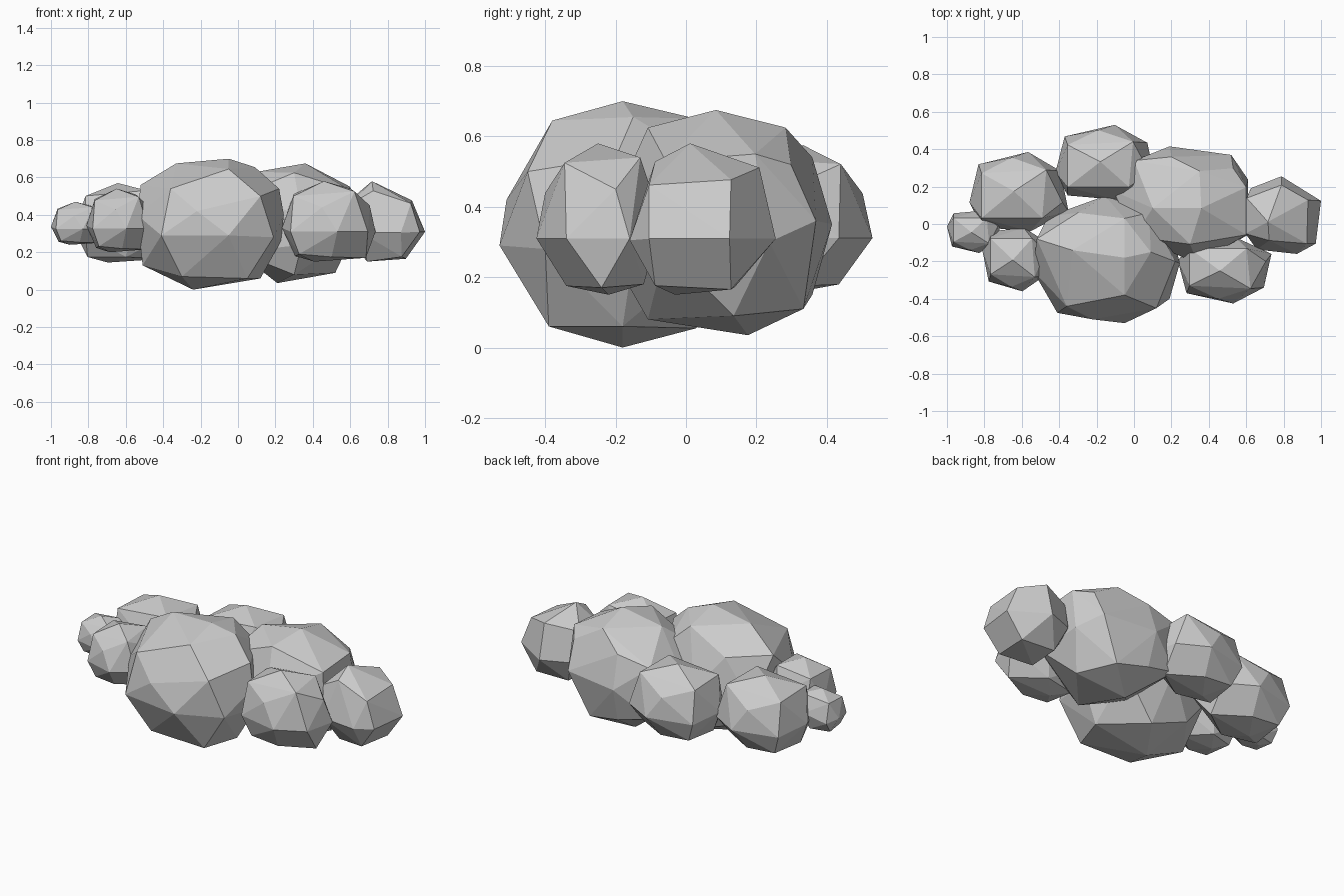
import bpy, bmesh
from math import radians
from mathutils import Vector

# corner points of the rounded facet shapes, each skinned as a convex hull
MAIN = [(-.05, -.18, .70), (-.33, -.14, .675), (-.05, -.38, .645), (-.05, .03, .65), (.09, -.15, .655),
        (-.22, -.51, .42), (-.05, -.53, .29), (-.41, -.475, .29), (-.36, -.44, .54), (.12, -.45, .5),
        (-.54, -.25, .4), (-.52, -.08, .56), (-.51, -.2, .13), (.245, -.21, .4), (.19, -.4, .28),
        (.22, -.2, .54), (.23, -.15, .26), (-.155, .15, .35), (-.46, .04, .3), (.12, .08, .28),
        (.08, .06, .53), (-.3, .06, .54), (-.24, -.18, 0), (.12, -.18, .06), (-.3, -.39, .07),
        (.05, -.39, .06), (-.1, .03, .055), (-.33, .05, .14)]
SECOND = [(.36, .09, .675), (.1, .09, .63), (.35, .285, .625), (.3, -.1, .625), (.6, .2, .55),
          (.6, -.05, .53), (.61, .24, .3), (.61, -.05, .28), (.19, .415, .35), (.52, .37, .36),
          (.34, -.2, .4), (.34, -.19, .24), (-.11, .18, .4), (0, -.06, .5), (0, -.06, .2),
          (0, .34, .5), (0, .34, .2), (.21, .18, .035), (.52, .14, .09), (.3, -.1, .08),
          (.4, .335, .11), (.53, .3, .52), (.2, .36, .54), (.2, .36, .15)]
SMALL = [(.46, -.25, .58), (.3, -.33, .5), (.62, -.345, .525), (.45, -.4, .44), (.6, -.13, .54),
         (.3, -.13, .51), (.73, -.16, .31), (.69, -.34, .31), (.53, -.425, .31), (.285, -.37, .31),
         (.24, -.2, .33), (.54, -.07, .36), (.3, -.09, .3), (.68, -.24, .17), (.41, -.22, .15),
         (.5, -.34, .175), (.33, -.34, .19), (.5, -.12, .18), (.31, -.16, .18), (.7, -.2, .45)]
SIDE = [(-.33, -.15, 1), (-.3, -.62, .76), (.62, -.7, .45), (.65, .4, .52), (0, .78, .68),
        (-.85, .45, .55), (-.88, -.45, .42), (.97, .38, -.26), (.84, -.7, -.26), (0, 1, -.26),
        (.38, -.96, -.28), (-.6, -.85, -.28), (-1, .1, -.3), (-.75, .7, -.25),
        (.4, -.62, -.88), (.5, .4, -.93), (-.5, .45, -.9), (-.45, -.35, -1)]


def puff(name, points, lo, hi, flip_y=False):
    """Hull the points, stretched to fill the box lo..hi, optionally mirrored front to back."""
    pts = [Vector((x, -y if flip_y else y, z)) for x, y, z in points]
    a = [min(p[i] for p in pts) for i in range(3)]
    b = [max(p[i] for p in pts) for i in range(3)]
    bm = bmesh.new()
    for p in pts:
        bm.verts.new([lo[i] + (p[i] - a[i]) / (b[i] - a[i]) * (hi[i] - lo[i]) for i in range(3)])
    res = bmesh.ops.convex_hull(bm, input=bm.verts[:])
    junk = [g for g in res["geom_interior"] if isinstance(g, bmesh.types.BMVert)]
    if junk:
        bmesh.ops.delete(bm, geom=junk, context='VERTS')
    bmesh.ops.dissolve_limit(bm, angle_limit=radians(4), verts=bm.verts[:], edges=bm.edges[:])
    bmesh.ops.recalc_face_normals(bm, faces=bm.faces[:])
    me = bpy.data.meshes.new(name)
    bm.to_mesh(me)
    bm.free()
    bpy.context.collection.objects.link(bpy.data.objects.new(name, me))


# two large central masses
puff("main_puff", MAIN, (-.54, -.53, 0), (.245, .15, .70))
puff("second_puff", SECOND, (-.11, -.21, .035), (.61, .415, .675))
# smaller puffs around them
puff("right_puff", SIDE, (.57, -.16, .15), (1.0, .255, .58))
puff("front_right_puff", SMALL, (.235, -.425, .15), (.735, -.07, .58))
puff("back_puff", SMALL, (-.42, .13, .155), (.115, .53, .575), True)
puff("left_back_puff", SMALL, (-.88, -.04, .145), (-.35, .385, .57), True)
puff("left_front_puff", SMALL, (-.81, -.36, .20), (-.45, -.02, .54))
puff("left_tip_puff", SMALL, (-1.0, -.155, .24), (-.71, .07, .47))
